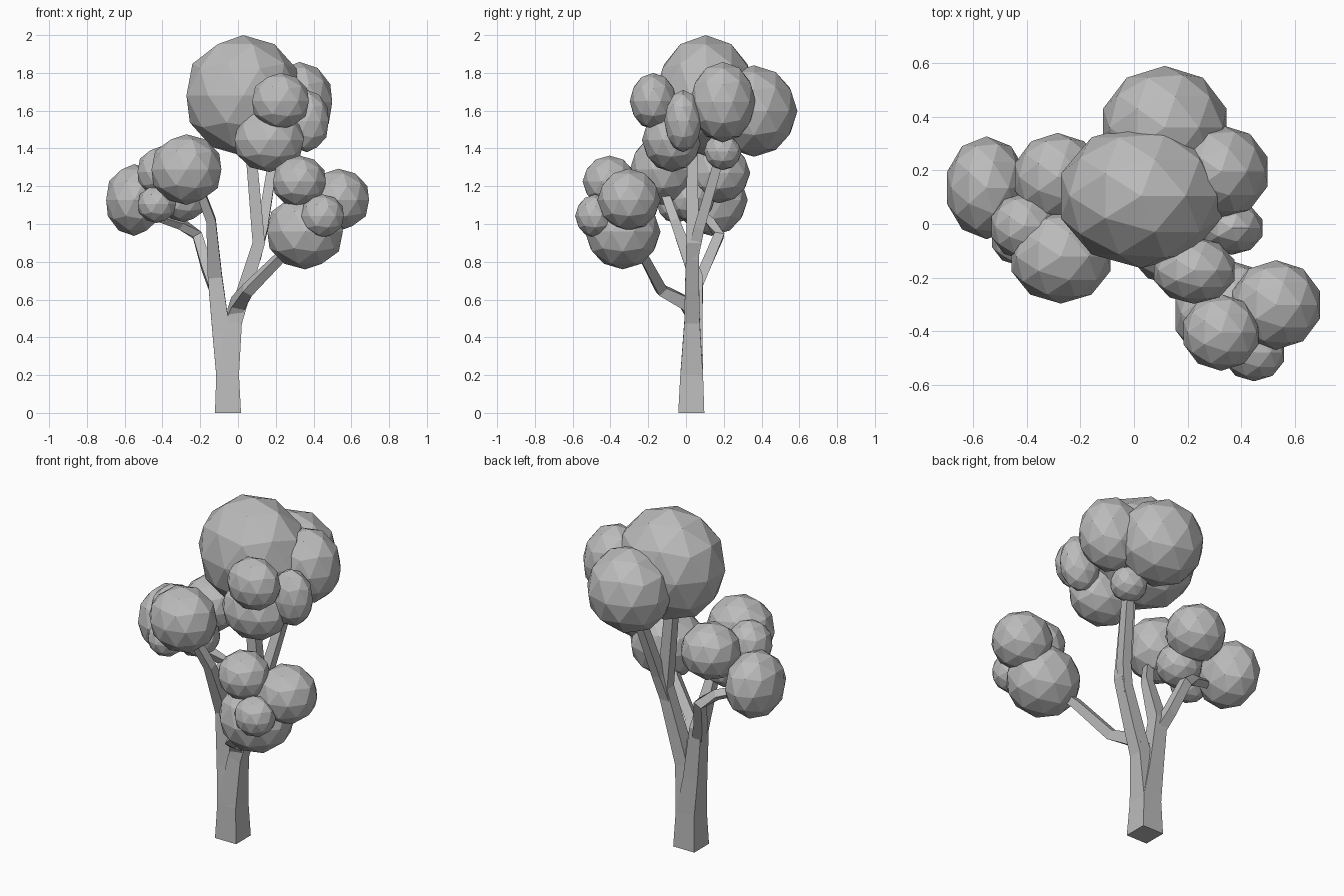
import bpy, bmesh, math
from mathutils import Vector, Matrix

grey = bpy.data.materials.new("plain grey")
grey.diffuse_color = (0.5, 0.5, 0.5, 1)


def finish(bm, name):
    bmesh.ops.recalc_face_normals(bm, faces=bm.faces)
    me = bpy.data.meshes.new(name)
    bm.to_mesh(me)
    bm.free()
    me.materials.append(grey)
    ob = bpy.data.objects.new(name, me)
    bpy.context.collection.objects.link(ob)


def limb(name, path):
    """Four-sided tapering limb through (x, y, z, half width) points."""
    bm = bmesh.new()
    pts = [Vector(p[:3]) for p in path]
    rings = []
    for i, p in enumerate(pts):
        t = (pts[min(i + 1, len(pts) - 1)] - pts[max(i - 1, 0)]).normalized()
        if p.z == 0:
            t = Vector((0, 0, 1))
        side = (Vector((1, 0, 0)) - t * t.x).normalized()
        other = t.cross(side)
        r = path[i][3]
        rings.append([bm.verts.new(p + side * a * r + other * b * r)
                      for a, b in ((1, 1), (-1, 1), (-1, -1), (1, -1))])
    for a, b in zip(rings, rings[1:]):
        for k in range(4):
            bm.faces.new((a[k], a[(k + 1) % 4], b[(k + 1) % 4], b[k]))
    bm.faces.new(rings[0])
    bm.faces.new(rings[-1])
    finish(bm, name)


def foliage(name, balls):
    """Faceted leaf balls given as centre and x, y, z half sizes."""
    for i, (x, y, z, rx, ry, rz) in enumerate(balls):
        bm = bmesh.new()
        bmesh.ops.create_icosphere(bm, subdivisions=2, radius=1)
        # fit the facets exactly to the wanted extents
        ext = [max(abs(v.co[k]) for v in bm.verts) for k in range(3)]
        for v in bm.verts:
            v.co = Vector((x + v.co.x * rx / ext[0],
                           y + v.co.y * ry / ext[1],
                           z + v.co.z * rz / ext[2]))
        finish(bm, f"{name}_{i + 1}")


# trunk: two stems sharing one flared base
base = [(-.053, .028, 0, .069), (-.055, .03, .2, .06)]
limb("left_stem", base + [(-.088, .04, .42, .047), (-.122, .052, .72, .038),
                          (-.143, -.06, 1.02, .025), (-.21, -.125, 1.2, .022)])
limb("right_stem", base + [(-.02, .032, .48, .041), (.03, .032, .64, .038),
                           (.11, .035, .9, .033), (.065, .033, 1.42, .028)])

# side branches
limb("left_branch", [(-.13, .06, .68, .03), (-.165, .1, .77, .028),
                     (-.215, .175, .94, .026), (-.3, .14, 1.0, .023), (-.42, .1, 1.04, .02)])
limb("back_branch", [(.09, .035, .82, .03), (.13, .07, .98, .028), (.19, .18, 1.36, .024)])
limb("right_branch", [(-.02, .035, .52, .038), (.0, .0, .58, .036), (.05, -.13, .65, .028),
                      (.22, -.22, .82, .024), (.3, -.29, .9, .022)])

# leaf clumps
foliage("top_leaves", [
    (.027, .105, 1.68, .30, .27, .32), (.115, .36, 1.598, .23, .23, .242),
    (.325, .195, 1.645, .174, .175, .213), (.365, -.015, 1.545, .115, .1, .165),
    (.225, -.173, 1.65, .15, .125, .15), (.165, -.075, 1.445, .183, .158, .17),
    (.2, .195, 1.385, .1, .1, .1)])
foliage("left_leaves", [
    (-.55, .135, 1.127, .148, .192, .19), (-.285, .175, 1.27, .16, .165, .16),
    (-.41, -.01, 1.275, .122, .125, .135), (-.43, -.055, 1.105, .1, .1, .1),
    (-.273, -.122, 1.288, .185, .175, .187), (-.29, .03, 1.135, .125, .125, .125)])
foliage("right_leaves", [
    (.355, -.335, .96, .2, .2, .2), (.53, -.302, 1.128, .164, .167, .165),
    (.325, -.405, 1.225, .14, .143, .137), (.448, -.48, 1.042, .112, .107, .115)])
